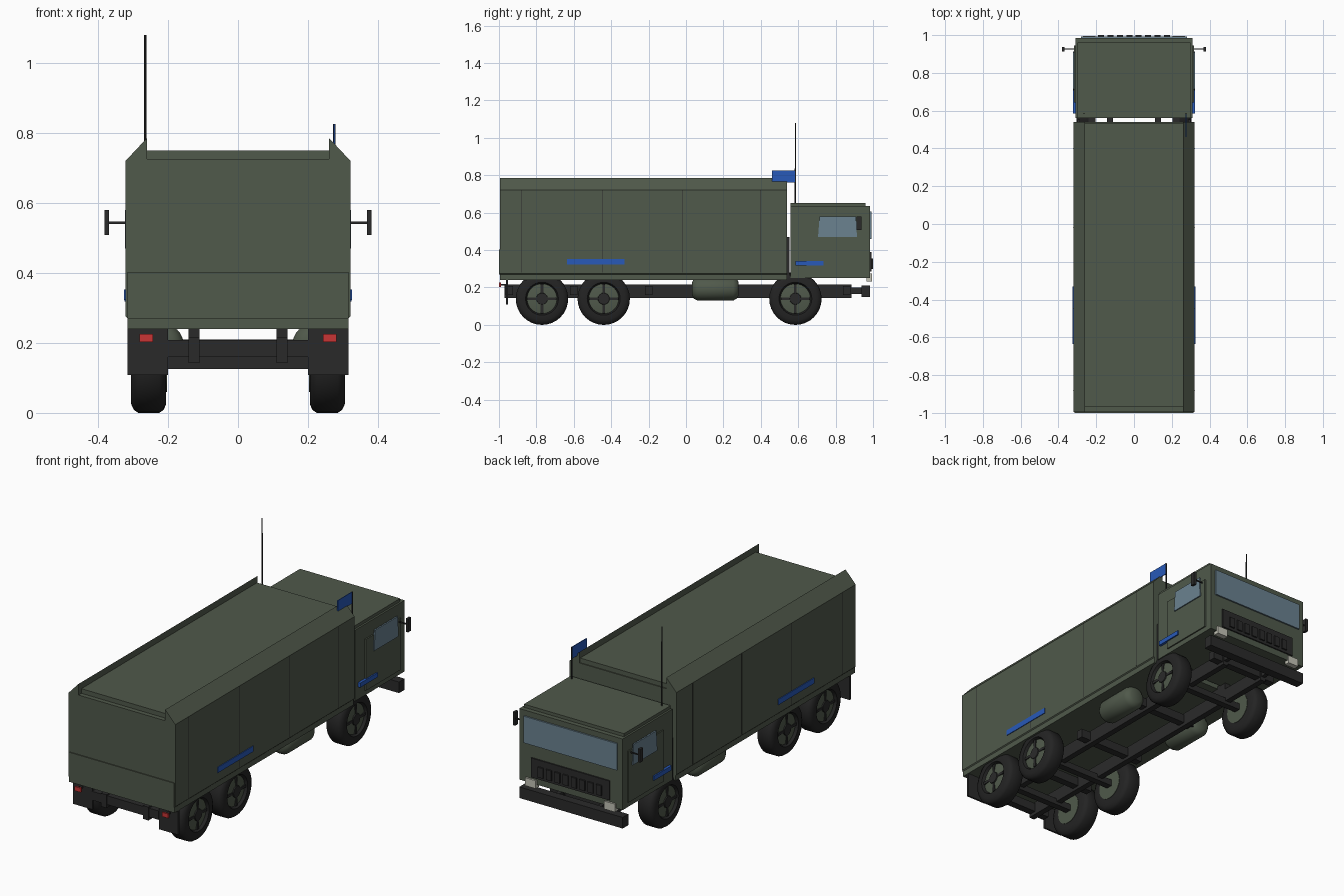
import bpy, bmesh, math
from mathutils import Matrix

cube = bpy.data.objects.get("Cube")
if cube:
    bpy.data.objects.remove(cube, do_unlink=True)


def material(name, r, g, b):
    m = bpy.data.materials.new(name)
    m.use_nodes = True
    m.diffuse_color = (r, g, b, 1)
    bsdf = m.node_tree.nodes["Principled BSDF"]
    bsdf.inputs["Base Color"].default_value = (r, g, b, 1)
    bsdf.inputs["Roughness"].default_value = 0.8
    return m


GREEN = material("army green", .08, .1, .07)
DARK = material("dark grey", .023, .023, .023)
TYRE = material("tyre rubber", .017, .017, .017)
GLASS = material("window glass", .145, .223, .28)
BLUE = material("signal blue", .021, .1, .48)
RED = material("light red", .58, .035, .035)
LAMP = material("lamp white", .55, .55, .47)


def finish(name, bm, mat, smooth=False):
    bmesh.ops.recalc_face_normals(bm, faces=bm.faces)
    mesh = bpy.data.meshes.new(name)
    bm.to_mesh(mesh)
    bm.free()
    mesh.materials.append(mat)
    ob = bpy.data.objects.new(name, mesh)
    bpy.context.scene.collection.objects.link(ob)
    if smooth:
        bpy.ops.object.select_all(action='DESELECT')
        bpy.context.view_layer.objects.active = ob
        ob.select_set(True)
        bpy.ops.object.shade_smooth_by_angle(angle=math.radians(40))
    return ob


def box(name, mat, x, y, z):
    """Box from (low, high) ranges on each axis."""
    bm = bmesh.new()
    size = [b - a for a, b in (x, y, z)]
    mid = [(a + b) / 2 for a, b in (x, y, z)]
    bmesh.ops.create_cube(bm, size=1, matrix=Matrix.Translation(mid) @ Matrix.Diagonal((*size, 1)))
    return finish(name, bm, mat)


def pair(name, mat, x, y, z):
    box("left_" + name, mat, x, y, z)
    box("right_" + name, mat, (-x[1], -x[0]), y, z)


def prism(name, mat, points, axis, low, high):
    """Extrude a 2D outline along x (points are y, z) or y (points are x, z)."""
    bm = bmesh.new()
    place = (lambda a, b, t: (t, a, b)) if axis == 'x' else (lambda a, b, t: (a, t, b))
    face = bm.faces.new([bm.verts.new(place(a, b, low)) for a, b in points])
    out = bmesh.ops.extrude_face_region(bm, geom=[face])
    moved = [v for v in out["geom"] if isinstance(v, bmesh.types.BMVert)]
    bmesh.ops.translate(bm, verts=moved, vec=place(0, 0, high - low))
    return finish(name, bm, mat)


def lathe(name, mat, profile, centre, axis, side=1, steps=32):
    """Spin (offset along axis, radius) points around the x or y axis."""
    bm = bmesh.new()
    rings = []
    for off, r in profile:
        ring = []
        for i in range(steps):
            a = 2 * math.pi * i / steps
            u, w = r * math.cos(a), r * math.sin(a)
            p = (off * side, u, w) if axis == 'x' else (u, off, w)
            ring.append(bm.verts.new([c + d for c, d in zip(centre, p)]))
        rings.append(ring)
    for r0, r1 in zip(rings, rings[1:]):
        for i in range(steps):
            j = (i + 1) % steps
            bm.faces.new((r0[i], r0[j], r1[j], r1[i]))
    bm.faces.new(rings[0])
    bm.faces.new(rings[-1])
    return finish(name, bm, mat, True)


# Cargo body with raised sloping roof edges
half = [(.316, .24), (.316, .27), (.321, .275), (.321, .72), (.26, .785), (.26, .725)]
prism("cargo_body", GREEN, half + [(-x, z) for x, z in reversed(half)], 'y', -.995, .54)
box("cargo_roof", GREEN, (-.26, .26), (-.97, .535), (.72, .75))
box("tail_plate", GREEN, (-.315, .315), (-1, -.99), (.27, .403))
for y in (-.88, -.445, -.02, .40):
    pair("panel_seam", DARK, (.32, .3217), (y - .0015, y + .0015), (.28, .72))
pair("body_stripe", BLUE, (.318, .325), (-.635, -.33), (.322, .352))

# Cab
box("cab", GREEN, (-.31, .31), (.56, .985), (.25, .635))
box("cab_roof", GREEN, (-.30, .30), (.56, .96), (.63, .652))
pair("door", GREEN, (.305, .317), (.643, .945), (.277, .555))
pair("cab_stripe", BLUE, (.305, .324), (.585, .735), (.318, .342))
pane = [(.706, .47), (.914, .47), (.909, .58), (.714, .58)]
for side, low in (("left", .315), ("right", -.323)):
    prism(side + "_side_window", GLASS, pane, 'x', low, low + .008)
box("windscreen", GLASS, (-.28, .28), (.98, .993), (.46, .605))
box("grille", DARK, (-.235, .235), (.98, .992), (.285, .39))
for i in range(8):
    x = -.175 + i * .05
    box("grille_bar", DARK, (x - .016, x + .016), (.985, 1), (.30, .355))
pair("headlight", LAMP, (.205, .27), (.965, .995), (.232, .275))
pair("mirror", DARK, (.368, .382), (.912, .938), (.508, .58))
pair("mirror_arm", DARK, (.305, .37), (.923, .929), (.54, .546))

# Antenna and flag
lathe("antenna", DARK, [(-.215, .004), (.215, .003)], (0, 0, 0), 'y', steps=8)
antenna = bpy.context.scene.objects["antenna"]
antenna.rotation_euler.x = math.pi / 2
antenna.location = (-.265, .585, .865)
box("flag_pole", DARK, (.272, .278), (.582, .588), (.65, .825))
box("flag", BLUE, (.273, .277), (.46, .583), (.762, .825))

# Chassis, axles and bumper
pair("frame_rail", DARK, (.11, .142), (-.97, .885), (.143, .215))
for y in (-.945, -.6, -.2, .25, .86):
    box("cross_member", DARK, (-.2, .2), (y - .02, y + .02), (.16, .208))
for y in (-.77, -.44, .585):
    box("axle", DARK, (-.22, .22), (y - .018, y + .018), (.125, .16))
box("bumper", DARK, (-.31, .31), (.937, .985), (.15, .21))
pair("bumper_arm", DARK, (.115, .137), (.88, .94), (.165, .20))
pair("frame_mount", DARK, (.11, .142), (.5, .6), (.21, .255))
pair("wheel_bracket", DARK, (.205, .24), (.53, .57), (.21, .28))
pair("intake_pipe", DARK, (.285, .30), (.54, .553), (.25, .47))

# Mudflaps and tail lights
pair("mudflap", DARK, (.2, .315), (-.962, -.952), (.108, .24))
pair("tail_light", RED, (.243, .281), (-1, -.99), (.203, .226))
pair("tail_light_mount", DARK, (.256, .268), (-.99, -.96), (.21, .219))

# Wheels: tyre, dished rim, four spokes and hub
tyre = [(-.05, .085), (-.05, .115), (-.042, .132), (-.03, .14), (.03, .14),
        (.042, .132), (.05, .115), (.05, .088), (.032, .08)]
for y in (-.77, -.44, .585):
    for side in (1, -1):
        c = (side * .255, y, .14)
        lathe("tyre", TYRE, tyre, c, 'x', side)
        lathe("rim", GREEN, [(-.052, .08), (.036, .08), (.042, .045)], c, 'x', side)
        lathe("hub", DARK, [(.03, .034), (.048, .03)], c, 'x', side, 16)
        x = sorted((side * .28, side * .3))
        box("spoke_bar", DARK, x, (y - .078, y + .078), (.133, .147))
        box("spoke_bar", DARK, x, (y - .007, y + .007), (.062, .218))

# Fuel tanks with rounded ends
tank = [(-.125, .035), (-.115, .052), (-.095, .063), (.095, .063), (.115, .052), (.125, .035)]
for side in (1, -1):
    lathe("fuel_tank", GREEN, tank, (side * .218, .157, .193), 'y')
